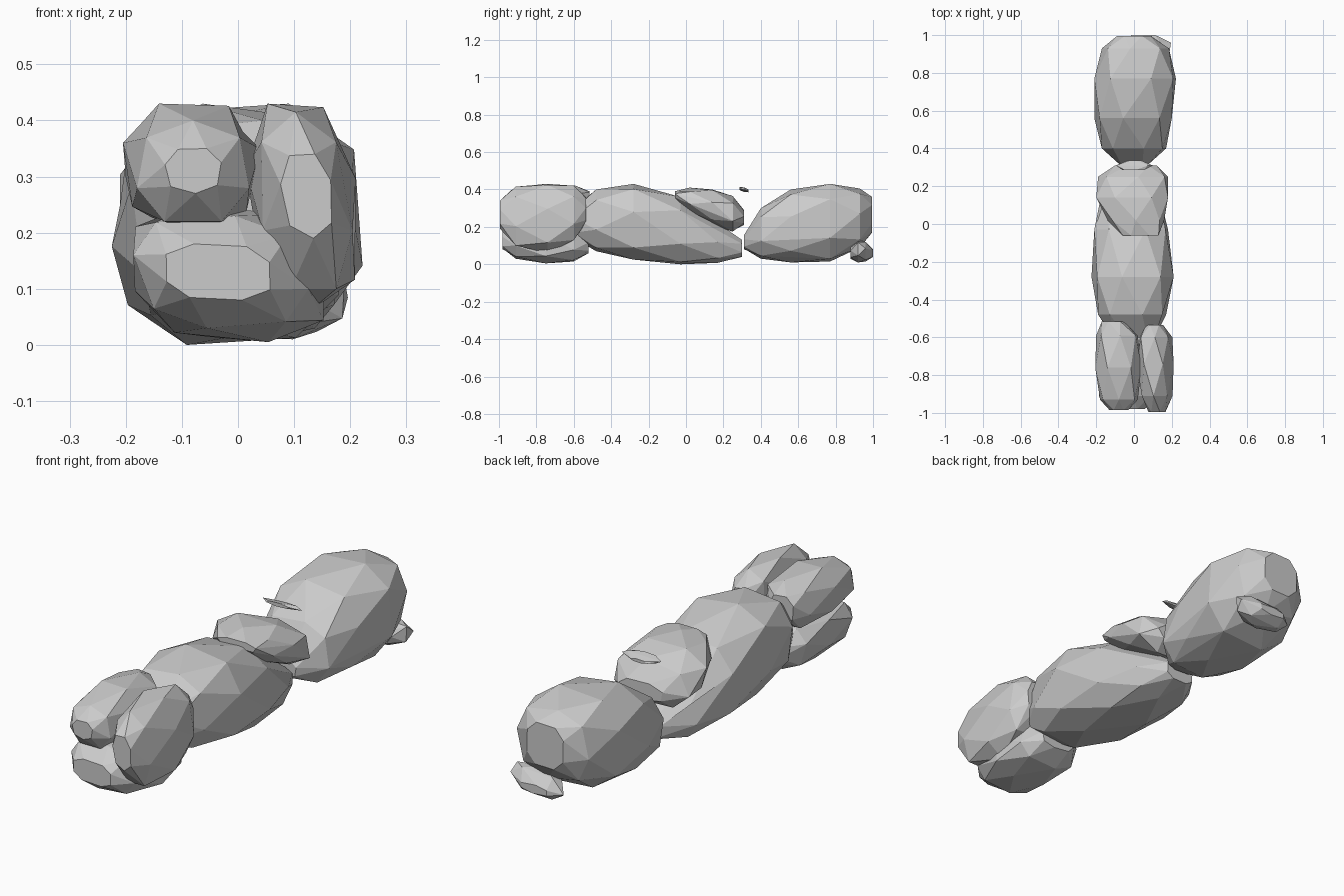
import bpy, bmesh, math


def ring(sides, phase, power):
    """Rounded-square outline, scaled to touch -1..1 on both axes."""
    pts = []
    for i in range(sides):
        a = 2 * math.pi * (i + phase) / sides
        c, s = math.cos(a), math.sin(a)
        pts.append((math.copysign(abs(c) ** (2 / power), c),
                    math.copysign(abs(s) ** (2 / power), s)))
    xs, zs = [p[0] for p in pts], [p[1] for p in pts]
    fit = lambda v, vs: 2 * (v - min(vs)) / (max(vs) - min(vs)) - 1
    return [(fit(x, xs), fit(z, zs)) for x, z in pts]


def rock(name, sections, lean=0.0, sides=8, power=2.7):
    """Faceted stone: hull around cross-sections (y, x0, x1, z0, z1)."""
    zmid = (min(s[3] for s in sections) + max(s[4] for s in sections)) / 2
    bm = bmesh.new()
    for k, (y, x0, x1, z0, z1) in enumerate(sections):
        for u, v in ring(sides, 0.3 + 0.45 * k, power):
            x = (x0 + x1) / 2 + u * (x1 - x0) / 2
            z = (z0 + z1) / 2 + v * (z1 - z0) / 2
            bm.verts.new((x + lean * (z - zmid), y, z))
    bmesh.ops.convex_hull(bm, input=bm.verts[:])
    loose = [v for v in bm.verts if not v.link_faces]
    bmesh.ops.delete(bm, geom=loose, context='VERTS')
    # merge nearly flat neighbours into broad facets
    bmesh.ops.dissolve_limit(bm, angle_limit=math.radians(10),
                             verts=bm.verts[:], edges=bm.edges[:])
    bmesh.ops.recalc_face_normals(bm, faces=bm.faces[:])
    me = bpy.data.meshes.new(name)
    bm.to_mesh(me)
    bm.free()
    ob = bpy.data.objects.new(name, me)
    bpy.context.collection.objects.link(ob)
    return ob


# Large boulder at the back
rock("back_boulder", [
    (0.31, -0.07, 0.07, 0.08, 0.16),
    (0.40, -0.17, 0.17, 0.03, 0.30),
    (0.56, -0.21, 0.20, 0.01, 0.40),
    (0.77, -0.21, 0.222, 0.015, 0.43),
    (0.93, -0.17, 0.185, 0.09, 0.405),
    (0.995, -0.09, 0.09, 0.17, 0.36)])

# Long boulder in the middle, sloping down toward the back
rock("middle_boulder", [
    (-0.60, -0.11, 0.11, 0.14, 0.30),
    (-0.48, -0.19, 0.17, 0.07, 0.40),
    (-0.28, -0.225, 0.21, 0.025, 0.43),
    (-0.03, -0.21, 0.18, 0.0, 0.36),
    (0.17, -0.17, 0.13, 0.008, 0.20),
    (0.30, -0.08, 0.06, 0.04, 0.13)])

# Slab lying on the slope
rock("top_slab", [
    (-0.06, -0.06, 0.13, 0.35, 0.39),
    (0.02, -0.14, 0.16, 0.28, 0.41),
    (0.14, -0.20, 0.18, 0.21, 0.40),
    (0.25, -0.19, 0.18, 0.175, 0.365),
    (0.31, -0.10, 0.12, 0.21, 0.29)], sides=7, power=2.4)

# Thin chip behind the slab
rock("stone_chip", [
    (0.285, -0.06, 0.05, 0.397, 0.415),
    (0.31, -0.095, 0.10, 0.387, 0.415),
    (0.335, -0.04, 0.04, 0.385, 0.40)], sides=6, power=2)

# Three stones at the front
rock("front_upper_stone", [
    (-0.985, -0.13, -0.03, 0.27, 0.35),
    (-0.93, -0.18, 0.02, 0.22, 0.40),
    (-0.76, -0.205, 0.04, 0.205, 0.43),
    (-0.59, -0.20, 0.02, 0.22, 0.42),
    (-0.515, -0.17, -0.05, 0.27, 0.39)], sides=7, power=2.4)
rock("front_lower_stone", [
    (-0.98, -0.13, 0.06, 0.08, 0.18),
    (-0.91, -0.18, 0.12, 0.03, 0.23),
    (-0.75, -0.19, 0.16, 0.005, 0.25),
    (-0.60, -0.17, 0.13, 0.015, 0.22),
    (-0.52, -0.10, 0.08, 0.06, 0.16)], lean=-0.2)
rock("front_right_stone", [
    (-0.995, 0.08, 0.17, 0.19, 0.34),
    (-0.91, 0.04, 0.20, 0.10, 0.415),
    (-0.74, 0.02, 0.215, 0.06, 0.43),
    (-0.60, 0.03, 0.20, 0.13, 0.42),
    (-0.535, 0.07, 0.16, 0.22, 0.36)], lean=-0.1, sides=7, power=2.4)

# Wide pebble under the back end
rock("back_pebble", [
    (0.88, 0.02, 0.14, 0.03, 0.09),
    (0.92, -0.04, 0.195, 0.01, 0.13),
    (0.96, -0.06, 0.19, 0.015, 0.12),
    (1.0, -0.01, 0.12, 0.04, 0.08)], lean=0.4, sides=6)
